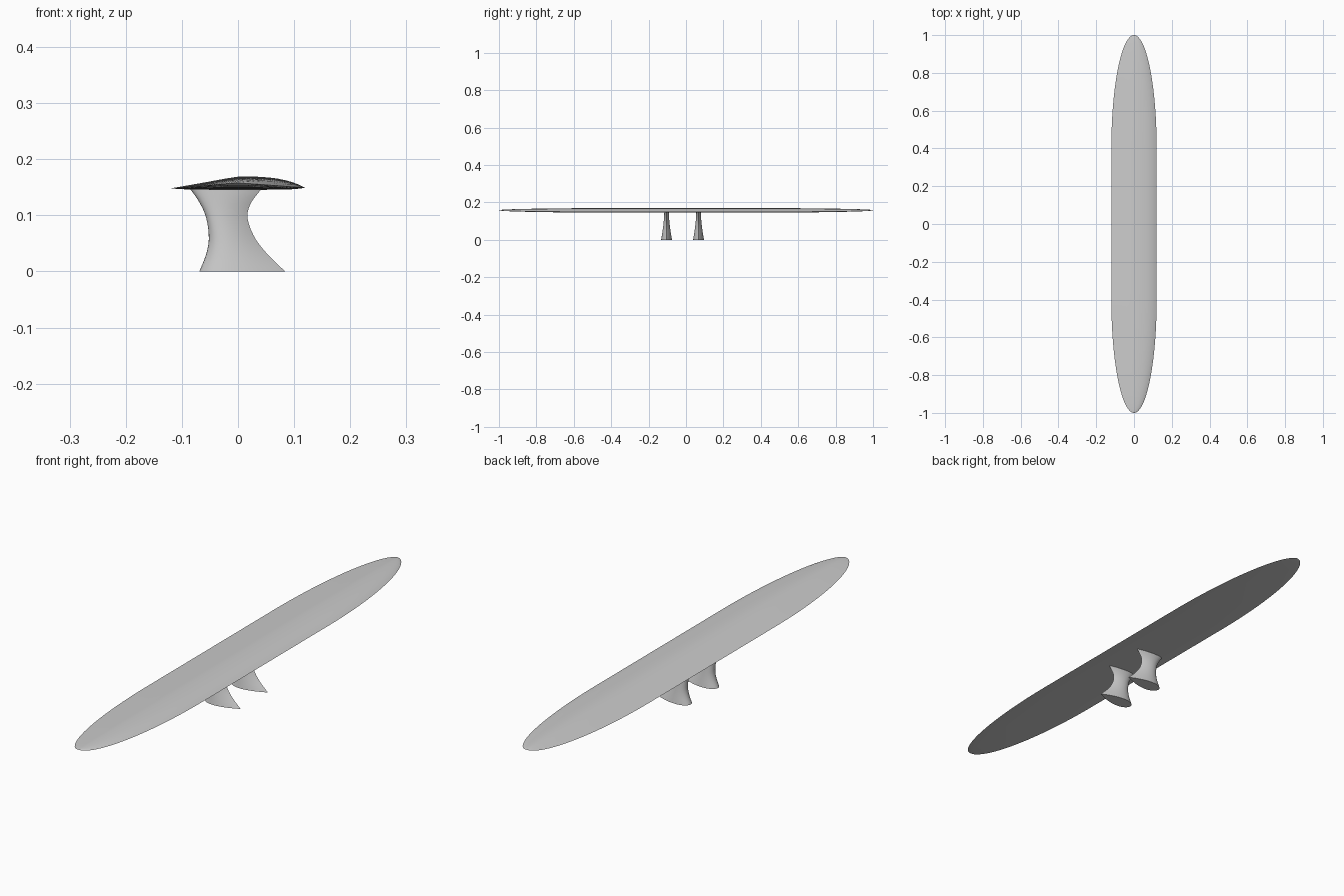
import bpy, bmesh, math

if "Cube" in bpy.data.objects:
    bpy.data.objects.remove(bpy.data.objects["Cube"])


def loft(name, rings, angle=40):
    """Skin a list of closed rings and cap both ends."""
    bm = bmesh.new()
    loops = [[bm.verts.new(p) for p in ring] for ring in rings]
    n = len(loops[0])
    for a, b in zip(loops, loops[1:]):
        for i in range(n):
            j = (i + 1) % n
            bm.faces.new((a[i], a[j], b[j], b[i]))
    bm.faces.new(loops[0])
    bm.faces.new(loops[-1])
    bmesh.ops.recalc_face_normals(bm, faces=bm.faces)
    mesh = bpy.data.meshes.new(name)
    bm.to_mesh(mesh)
    bm.free()
    ob = bpy.data.objects.new(name, mesh)
    bpy.context.collection.objects.link(ob)
    bpy.ops.object.select_all(action='DESELECT')
    ob.select_set(True)
    bpy.context.view_layer.objects.active = ob
    bpy.ops.object.shade_smooth_by_angle(angle=math.radians(angle))
    return ob


def interp(points, t):
    """Catmull-Rom curve through (t, value) points."""
    k = max(i for i in range(len(points) - 1) if points[i][0] <= t or i == 0)
    (t1, v1), (t2, v2) = points[k], points[k + 1]

    def slope(i):
        a, b = points[max(i - 1, 0)], points[min(i + 1, len(points) - 1)]
        return (b[1] - a[1]) / (b[0] - a[0])
    h = t2 - t1
    u = (t - t1) / h
    return ((2*u**3 - 3*u**2 + 1) * v1 + (u**3 - 2*u**2 + u) * h * slope(k)
            + (3*u**2 - 2*u**3) * v2 + (u**3 - u**2) * h * slope(k + 1))


# Wing: airfoil section lofted along y, with elliptical tips
TIP_Z, FLAT = 0.158, 0.4
TOP = [(-0.12, 0.148), (-0.06, 0.1585), (0, 0.1688), (0.03, 0.169),
       (0.07, 0.1655), (0.10, 0.158), (0.12, 0.149)]
N = 20
xs = [-0.12 * math.cos(math.pi * i / N) for i in range(N + 1)]
section = [(x, interp(TOP, x)) for x in xs]
section += [(0.10, 0.1465), (0.05, 0.1455), (-0.05, 0.1455), (-0.10, 0.1465)]

tip = [FLAT + (1 - FLAT) * math.sin(math.pi / 2 * i / 24) for i in range(25)]
stations = [-y for y in reversed(tip)] + [-0.2, 0, 0.2] + tip
rings = []
for y in stations:
    u = max(0, (abs(y) - FLAT) / (1 - FLAT))
    s = max(0.01, math.sqrt(max(0, 1 - u * u)))
    rings.append([(x * s, y, TIP_Z + (z - TIP_Z) * s) for x, z in section])
loft("wing", rings, 50)

# Struts: waisted pylons with a teardrop section, blunt at -x and sharp at +x
LEFT = [(0, -0.069), (0.03, -0.057), (0.06, -0.052), (0.10, -0.058),
        (0.13, -0.073), (0.15, -0.088)]
RIGHT = [(0, 0.084), (0.03, 0.053), (0.06, 0.030), (0.095, 0.017),
         (0.12, 0.022), (0.15, 0.044)]
HALF = [(0, 0.029), (0.05, 0.021), (0.10, 0.015), (0.15, 0.012)]


def strut(name, y0):
    rings = []
    for k in range(17):
        z = 0.15 * k / 16
        a, b, w = interp(LEFT, z), interp(RIGHT, z), interp(HALF, z)
        ring = []
        for i in range(32):
            t = 2 * math.pi * i / 32
            c = (1 - math.cos(t)) / 2
            # normalised teardrop thickness, peak 1 at a third of the chord
            th = 2.598 * math.sqrt(c) * (1 - c)
            ring.append((a + (b - a) * c,
                         y0 + math.copysign(w * th, math.sin(t)), z))
        rings.append(ring)
    return loft(name, rings)


strut("front_strut", -0.104)
strut("rear_strut", 0.067)
